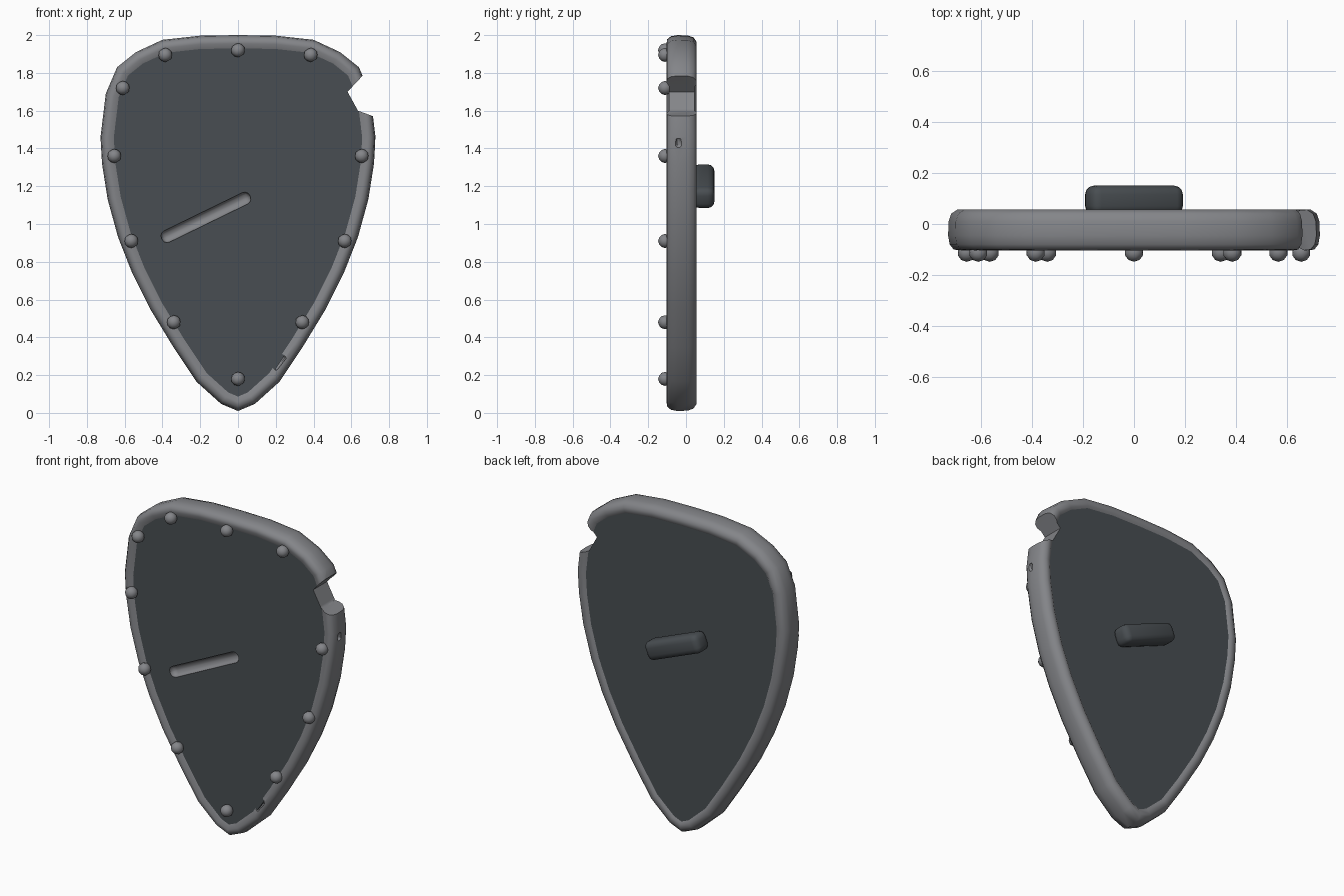
import bpy, bmesh, math
from mathutils import Vector, Matrix

if "Cube" in bpy.data.objects:
    bpy.data.objects.remove(bpy.data.objects["Cube"], do_unlink=True)


def material(name, rgb):
    m = bpy.data.materials.new(name)
    m.use_nodes = True
    m.diffuse_color = (*rgb, 1)
    bsdf = next(n for n in m.node_tree.nodes if n.type == "BSDF_PRINCIPLED")
    bsdf.inputs["Base Color"].default_value = (*rgb, 1)
    return m


STEEL = material("light steel", (0.23, 0.235, 0.25))
DARK = material("dark iron", (0.066, 0.076, 0.084))


def add(name, bm, mats):
    bmesh.ops.recalc_face_normals(bm, faces=bm.faces)
    me = bpy.data.meshes.new(name)
    bm.to_mesh(me)
    bm.free()
    for m in mats:
        me.materials.append(m)
    ob = bpy.data.objects.new(name, me)
    bpy.context.collection.objects.link(ob)
    return ob


def select(ob):
    bpy.ops.object.select_all(action="DESELECT")
    ob.select_set(True)
    bpy.context.view_layer.objects.active = ob


def smooth(ob, angle=40):
    select(ob)
    bpy.ops.object.shade_smooth_by_angle(angle=math.radians(angle))


def cut(ob, cutter):
    mod = ob.modifiers.new("cut", "BOOLEAN")
    mod.operation, mod.solver, mod.object = "DIFFERENCE", "EXACT", cutter
    select(ob)
    bpy.ops.object.modifier_apply(modifier=mod.name)


# Outline: right half from the tip up, mirrored to the other side
HALF = [(0.09, 0.048), (0.22, 0.165), (0.34, 0.345), (0.465, 0.55), (0.56, 0.74),
        (0.635, 0.93), (0.69, 1.13), (0.72, 1.32), (0.728, 1.46), (0.70, 1.69),
        (0.64, 1.83), (0.54, 1.91), (0.40, 1.975), (0.20, 1.997)]
OUTLINE = [Vector(p) for p in
           [(0, 0.01)] + HALF + [(0, 2.0)] + [(-x, z) for x, z in reversed(HALF)]]


def inset(d):
    """Outline moved inward by d with mitred corners."""
    pts = []
    for i, p in enumerate(OUTLINE):
        a = (p - OUTLINE[i - 1]).normalized()
        b = (OUTLINE[(i + 1) % len(OUTLINE)] - p).normalized()
        na, nb = Vector((-a.y, a.x)), Vector((-b.y, b.x))
        pts.append(p + (na + nb) * d / (1 + na.dot(nb)))
    return pts


def prism(points, y0, y1, mat_index=0):
    bm = bmesh.new()
    rings = [[bm.verts.new((p[0], y, p[1])) for p in points] for y in (y0, y1)]
    bm.faces.new(rings[0])
    bm.faces.new(rings[1])
    n = len(points)
    for i in range(n):
        j = (i + 1) % n
        bm.faces.new((rings[0][i], rings[0][j], rings[1][j], rings[1][i]))
    for f in bm.faces:
        f.material_index = mat_index
    return bm


def bar(size, centre, tilt, bevel, mat_index=0, segments=3):
    """Rounded bar tilted in the plane of the front."""
    bm = bmesh.new()
    bmesh.ops.create_cube(bm, size=1)
    bmesh.ops.scale(bm, vec=size, verts=bm.verts)
    bmesh.ops.bevel(bm, geom=bm.edges[:], offset=bevel, segments=segments,
                    profile=0.5, affect="EDGES")
    place = Matrix.Translation(centre) @ Matrix.Rotation(math.radians(tilt), 4, "Y")
    bmesh.ops.transform(bm, matrix=place, verts=bm.verts)
    for f in bm.faces:
        f.material_index = mat_index
    return bm


# Rim: rounded section carried round the outline
SECTION = [(0.08, -0.085), (0.045, -0.103), (0.022, -0.1), (0.006, -0.08), (0, -0.045),
           (0.002, 0.01), (0.012, 0.04), (0.035, 0.056), (0.06, 0.055), (0.08, 0.04)]
bm = bmesh.new()
loops = [[bm.verts.new((p.x, y, p.y)) for p in inset(d)] for d, y in SECTION]
for k, ring in enumerate(loops):
    nxt = loops[(k + 1) % len(loops)]
    for i in range(len(ring)):
        j = (i + 1) % len(ring)
        bm.faces.new((ring[i], ring[j], nxt[j], nxt[i]))
rim = add("rim", bm, [STEEL])

# Panel filling the rim
panel = add("panel", prism(inset(0.055), -0.09, 0.046), [DARK, STEEL])

# Battle damage: broken edge, slash in the front, small dents in the rim
notch = add("notch_cutter", prism([(0.69, 1.81), (0.655, 1.78), (0.58, 1.70), (0.635, 1.60),
                                   (0.73, 1.565), (0.85, 1.565), (0.85, 1.81)],
                                  -0.3, 0.3, 1), [DARK, STEEL])
slash = add("slash_cutter", bar((0.52, 0.07, 0.066), (-0.17, -0.09, 1.035), -26, 0.03, 1),
            [DARK, STEEL])
dents = [add("dent_cutter", bar(size, centre, tilt, 0.008, segments=1), [STEEL])
         for size, centre, tilt in [((0.09, 0.05, 0.04), (0.215, -0.1, 0.27), -52),
                                    ((0.03, 0.03, 0.05), (0.73, -0.04, 1.43), 20)]]
cut(panel, notch)
cut(panel, slash)
for cutter in [notch] + dents:
    cut(rim, cutter)
for cutter in [notch, slash] + dents:
    bpy.data.objects.remove(cutter, do_unlink=True)
smooth(rim, 45)
smooth(panel, 35)

# Handle on the back
smooth(add("handle", bar((0.39, 0.115, 0.115), (0, 0.093, 1.2), 22, 0.035), [DARK]), 50)

# Rivets round the rim; the one by the broken edge is missing
PAIRS = [(0.385, 1.895), (0.655, 1.36), (0.565, 0.91), (0.34, 0.48)]
spots = [(0, 1.92), (0, 0.18), (-0.61, 1.72)] + [(s * x, z) for x, z in PAIRS for s in (1, -1)]
for x, z in spots:
    bm = bmesh.new()
    bmesh.ops.create_icosphere(bm, subdivisions=2, radius=0.037,
                               matrix=Matrix.Translation((x, -0.111, z)))
    smooth(add("rivet", bm, [STEEL]), 50)
